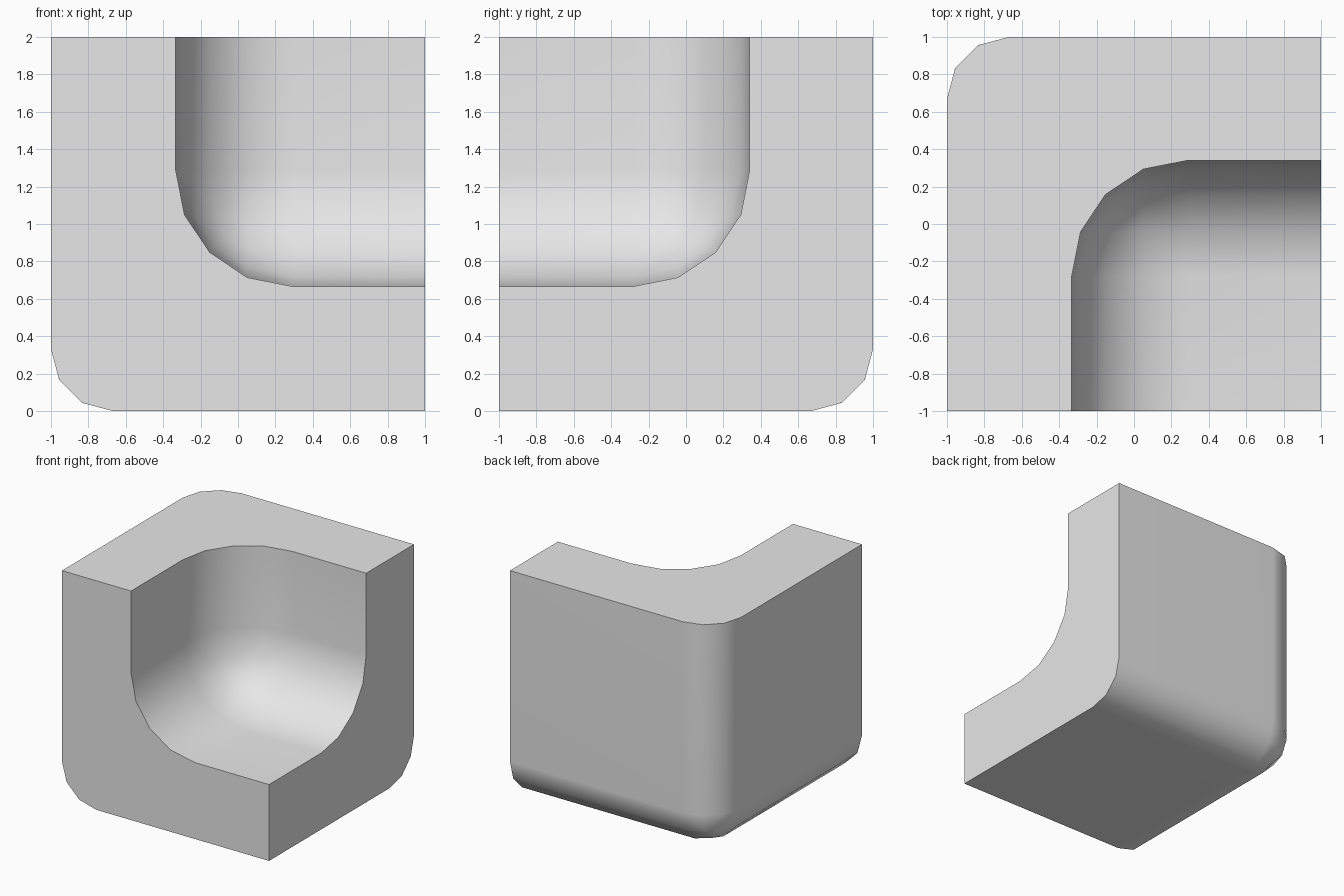
import bpy
import bmesh
from mathutils import Vector

default = bpy.data.objects.get("Cube")
if default:
    bpy.data.objects.remove(default, do_unlink=True)

# Plain grey material
grey = bpy.data.materials.new("light_grey")
grey.use_nodes = True
grey.diffuse_color = (0.8, 0.8, 0.8, 1)
grey.node_tree.nodes["Principled BSDF"].inputs["Base Color"].default_value = (0.8, 0.8, 0.8, 1)


def corner_box(name, corner, size, radius, segments):
    """Box growing to +x, -y, +z from a corner whose three edges are rounded."""
    corner = Vector(corner)
    bm = bmesh.new()
    bmesh.ops.create_cube(bm, size=size)
    bmesh.ops.translate(bm, verts=bm.verts, vec=corner + Vector((1, -1, 1)) * size / 2)
    tip = min(bm.verts, key=lambda v: (v.co - corner).length)
    bmesh.ops.bevel(bm, geom=list(tip.link_edges), offset=radius, segments=segments,
                    profile=0.5, affect='EDGES')
    mesh = bpy.data.meshes.new(name)
    bm.to_mesh(mesh)
    bm.free()
    mesh.materials.append(grey)
    obj = bpy.data.objects.new(name, mesh)
    bpy.context.collection.objects.link(obj)
    return obj


# Outer block and the rounded hollow cut from its open corner
block = corner_box("corner_block", (-1, 1, 0), 2, 0.333, 3)
hollow = corner_box("hollow_cutter", (-0.333, 0.34, 0.667), 2, 0.62, 4)

bpy.ops.object.select_all(action='DESELECT')
block.select_set(True)
bpy.context.view_layer.objects.active = block
cut = block.modifiers.new("hollow", 'BOOLEAN')
cut.operation = 'DIFFERENCE'
cut.solver = 'EXACT'
cut.object = hollow
bpy.ops.object.modifier_apply(modifier=cut.name)
bpy.data.objects.remove(hollow, do_unlink=True)

# Smooth fillets, crisp cut edges, flat walls
bpy.ops.object.shade_smooth_by_angle(angle=0.8)
weighted = block.modifiers.new("flat_walls", 'WEIGHTED_NORMAL')
weighted.keep_sharp = True
